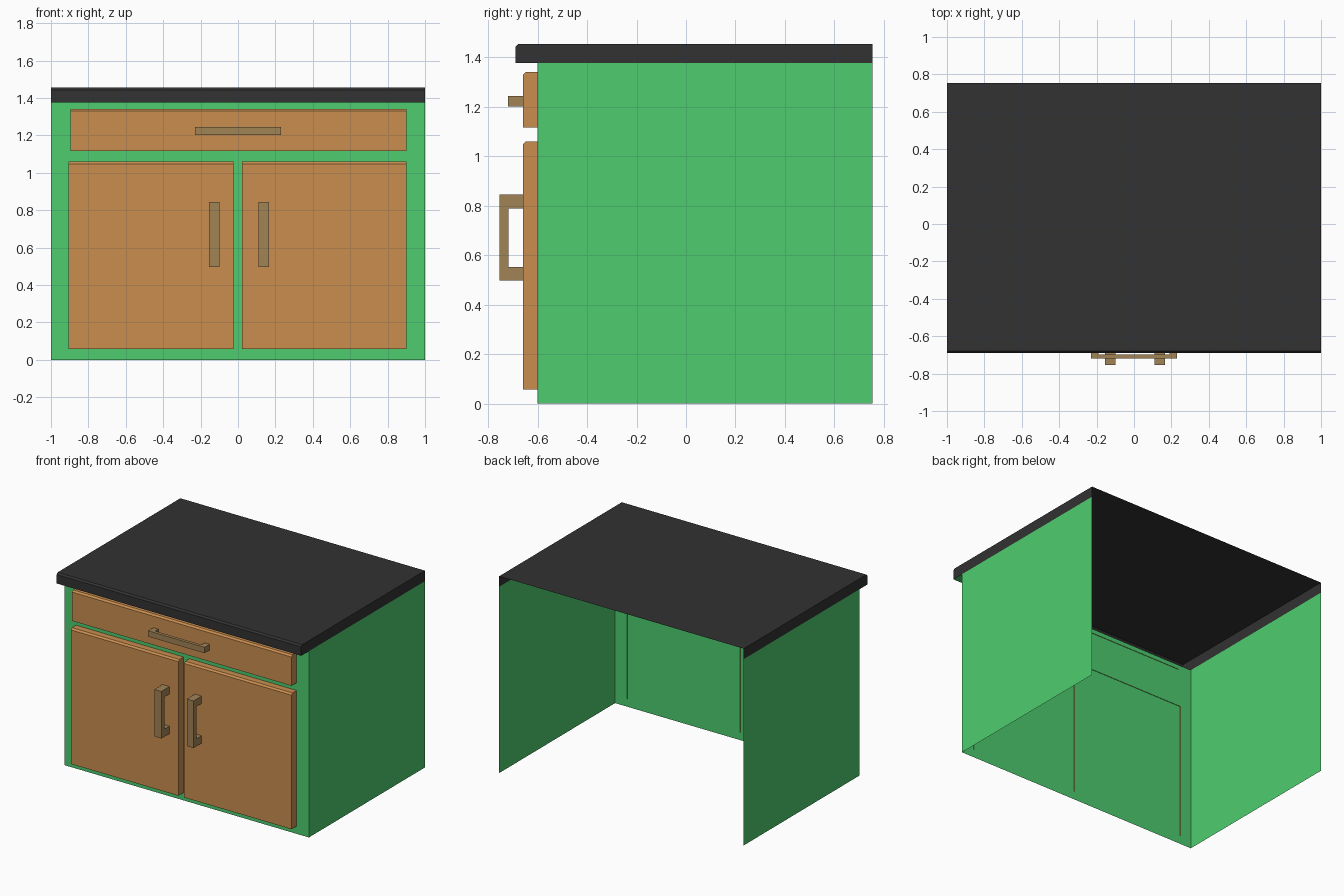
import bpy, bmesh

if "Cube" in bpy.data.objects:
    bpy.data.objects.remove(bpy.data.objects["Cube"])


def material(name, rgb):
    # screen colour converted to Blender's linear colour
    m = bpy.data.materials.new(name)
    m.diffuse_color = (*[(c / 255) ** 2.2 for c in rgb], 1)
    m.use_nodes = True
    m.node_tree.nodes["Principled BSDF"].inputs["Base Color"].default_value = m.diffuse_color
    return m


GREEN = material("green_paint", (78, 203, 110))
WOOD = material("wood", (200, 140, 80))
BRASS = material("dull_brass", (160, 130, 86))
DARK = material("dark_worktop", (53, 53, 53))


def finish(bm, name, mat):
    me = bpy.data.meshes.new(name)
    bm.to_mesh(me)
    bm.free()
    me.materials.append(mat)
    ob = bpy.data.objects.new(name, me)
    bpy.context.collection.objects.link(ob)
    return ob


def shell(name, mat, x0, x1, path, closing=()):
    """Sweep an open (y, z) path along x; close the ends through extra points."""
    bm = bmesh.new()
    pts = list(path) + list(closing)
    a = [bm.verts.new((x0, y, z)) for y, z in pts]
    b = [bm.verts.new((x1, y, z)) for y, z in pts]
    for i in range(len(path) - 1):
        bm.faces.new((a[i], b[i], b[i + 1], a[i + 1]))
    if closing:
        bm.faces.new(a)
        bm.faces.new(b[::-1])
    return finish(bm, name, mat)


def slab(name, mat, x0, x1, front, back, z0, z1, c=0.012):
    """Board with chamfered top front edge, open underneath and behind."""
    path = [(front, z0), (front, z1 - c), (front + c, z1), (back, z1)]
    return shell(name, mat, x0, x1, path, [(back, z0)])


def handle(name, span, leg, front, inner, across, vertical):
    """U-shaped bar handle standing off the door face."""
    s0, s1 = span
    back = -0.66
    outline = [(s0, back), (s0, front), (s1, front), (s1, back),
               (s1 - leg, back), (s1 - leg, inner), (s0 + leg, inner), (s0 + leg, back)]
    w0, w1 = across
    bm = bmesh.new()
    vs = [bm.verts.new((w0, y, s) if vertical else (s, y, w0)) for s, y in outline]
    f = bm.faces.new(vs)
    ext = bmesh.ops.extrude_face_region(bm, geom=[f])["geom"]
    d = w1 - w0
    bmesh.ops.translate(bm, vec=(d, 0, 0) if vertical else (0, 0, d),
                        verts=[g for g in ext if isinstance(g, bmesh.types.BMVert)])
    bmesh.ops.recalc_face_normals(bm, faces=bm.faces)
    return finish(bm, name, BRASS)


# Cabinet: front and side panels, open at the back and bottom
shell("cabinet_body", GREEN, -1, 1, [(-0.6, 0), (-0.6, 1.377)], [(0.755, 1.377), (0.755, 0)])
shell("worktop_underside", GREEN, -1, 1, [(-0.6, 1.377), (-0.69, 1.377)])

# Worktop
slab("worktop", DARK, -1, 1, -0.69, 0.755, 1.377, 1.455)

# Drawer and doors, their rims just reaching through the front panel
rim = -0.596
slab("drawer_front", WOOD, -0.895, 0.9, -0.66, rim, 1.117, 1.342)
slab("left_door", WOOD, -0.905, -0.025, -0.66, rim, 0.057, 1.06)
slab("right_door", WOOD, 0.022, 0.9, -0.66, rim, 0.057, 1.06)

# Handles
handle("drawer_handle", (-0.23, 0.23), 0.04, -0.72, -0.697, (1.202, 1.245), False)
for side, across in (("left", (-0.155, -0.098)), ("right", (0.11, 0.165))):
    handle(side + "_door_handle", (0.497, 0.845), 0.055, -0.755, -0.718, across, True)
